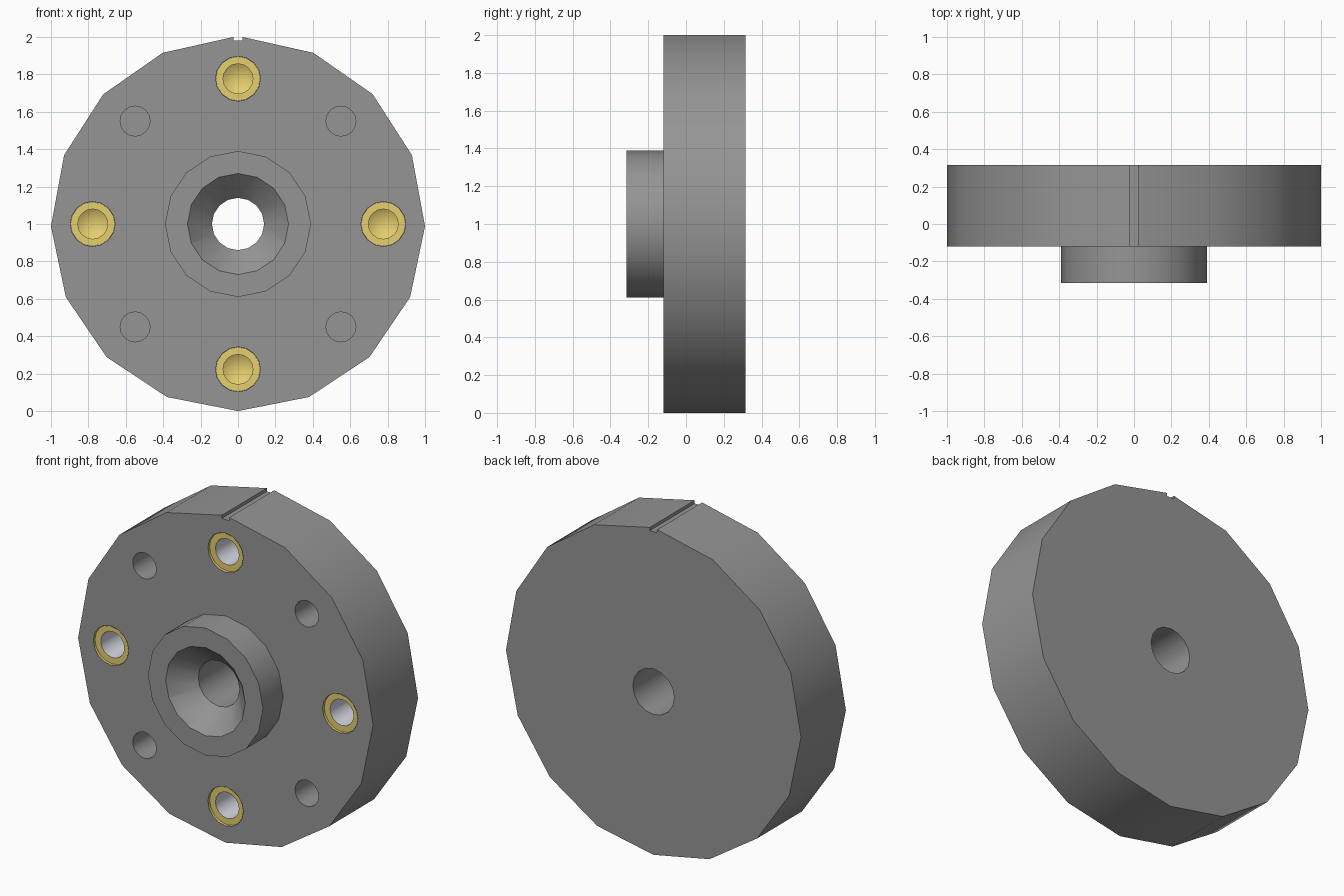
import bpy
import bmesh
from math import sin, cos, pi, radians

SIDES = 16
FRONT, BACK, HUB_FRONT = -0.12, 0.315, -0.315
CENTRE = (0, 1)

if "Cube" in bpy.data.objects:
    bpy.data.objects.remove(bpy.data.objects["Cube"], do_unlink=True)


def material(name, rgb):
    m = bpy.data.materials.new(name)
    m.use_nodes = True
    m.diffuse_color = (*rgb, 1)
    m.node_tree.nodes["Principled BSDF"].inputs["Base Color"].default_value = (*rgb, 1)
    return m


grey = material("steel grey", (0.30, 0.30, 0.30))
gold = material("brass yellow", (0.78, 0.62, 0.16))
pale = material("pale silver", (0.74, 0.74, 0.84))


def finish(name, bm, mats):
    bmesh.ops.recalc_face_normals(bm, faces=bm.faces)
    mesh = bpy.data.meshes.new(name)
    bm.to_mesh(mesh)
    bm.free()
    for m in mats:
        mesh.materials.append(m)
    obj = bpy.data.objects.new(name, mesh)
    bpy.context.collection.objects.link(obj)
    return obj


def activate(obj):
    bpy.ops.object.select_all(action="DESELECT")
    obj.select_set(True)
    bpy.context.view_layer.objects.active = obj


def smooth(obj):
    activate(obj)
    bpy.ops.object.shade_smooth_by_angle(angle=radians(30))


def revolve(name, profile, centre, mats=(grey,), slots=None):
    """Turn a (radius, y) profile around an axis parallel to y."""
    bm = bmesh.new()
    rings = []
    for r, y in profile:
        count = SIDES if r else 1
        rings.append([bm.verts.new((centre[0] + r * sin(2 * pi * i / SIDES), y,
                                    centre[1] + r * cos(2 * pi * i / SIDES)))
                      for i in range(count)])
    for k, (a, b) in enumerate(zip(rings, rings[1:])):
        for i in range(SIDES):
            j = (i + 1) % SIDES
            quad = [a[i % len(a)], a[j % len(a)], b[j % len(b)], b[i % len(b)]]
            face = bm.faces.new(list(dict.fromkeys(quad)))
            face.material_index = slots[k] if slots else 0
    return finish(name, bm, mats)


def combine(target, tool, operation):
    tool.hide_render = True
    mod = target.modifiers.new(operation, "BOOLEAN")
    mod.operation, mod.object, mod.solver = operation, tool, "EXACT"
    activate(target)
    bpy.ops.object.modifier_apply(modifier=mod.name)
    bpy.data.objects.remove(tool, do_unlink=True)


# Disc: one faceted arc closed by a narrow index notch at the top
half_notch = 0.025
step = (2 * pi - 2 * half_notch) / SIDES
outline = [(sin(half_notch + i * step), 1 + cos(half_notch + i * step))
           for i in range(SIDES + 1)]
outline += [(-half_notch, 1.98), (half_notch, 1.98)]
bm = bmesh.new()
face = bm.faces.new([bm.verts.new((x, FRONT, z)) for x, z in outline])
extruded = bmesh.ops.extrude_face_region(bm, geom=[face], use_keep_orig=True)
bmesh.ops.translate(bm, vec=(0, BACK - FRONT, 0),
                    verts=[v for v in extruded["geom"] if isinstance(v, bmesh.types.BMVert)])
body = finish("flange_body", bm, [grey])

# Hub with a countersunk through bore
hub = revolve("hub", [(0, HUB_FRONT), (0.39, HUB_FRONT), (0.39, 0), (0, 0)], CENTRE)
combine(body, hub, "UNION")
bore = revolve("bore_cutter", [(0, -0.335), (0.29, -0.335), (0.14, -0.185),
                               (0.14, 0.4), (0, 0.4)], CENTRE)
combine(body, bore, "DIFFERENCE")


def drill(radius, depth, centre):
    end = FRONT + depth
    cutter = revolve("hole_cutter", [(0, -0.2), (radius, -0.2), (radius, end), (0, end)], centre)
    combine(body, cutter, "DIFFERENCE")


# Plain blind holes on the diagonals
for sx in (-1, 1):
    for sz in (-1, 1):
        drill(0.08, 0.25, (sx * 0.55, 1 + sz * 0.55))

# Brass inserts, slightly sunk, with a silver wall and a conical bottom
inserts = {"right": (-1, 0), "left": (1, 0), "top": (0, 1), "bottom": (0, -1)}
for side, (dx, dz) in inserts.items():
    centre = (dx * 0.777, 1 + dz * 0.777)
    drill(0.12, 0.32, centre)
    insert = revolve("insert_" + side,
                     [(0.119, FRONT), (0.119, FRONT + 0.015), (0.08, FRONT + 0.015),
                      (0.08, 0.12), (0, 0.17)],
                     centre, (gold, pale), (0, 0, 1, 0))
    # An open lining should face its own axis and the front
    insert.data.update()
    if insert.data.polygons[SIDES].normal.y > 0:
        insert.data.flip_normals()
    smooth(insert)

smooth(body)
